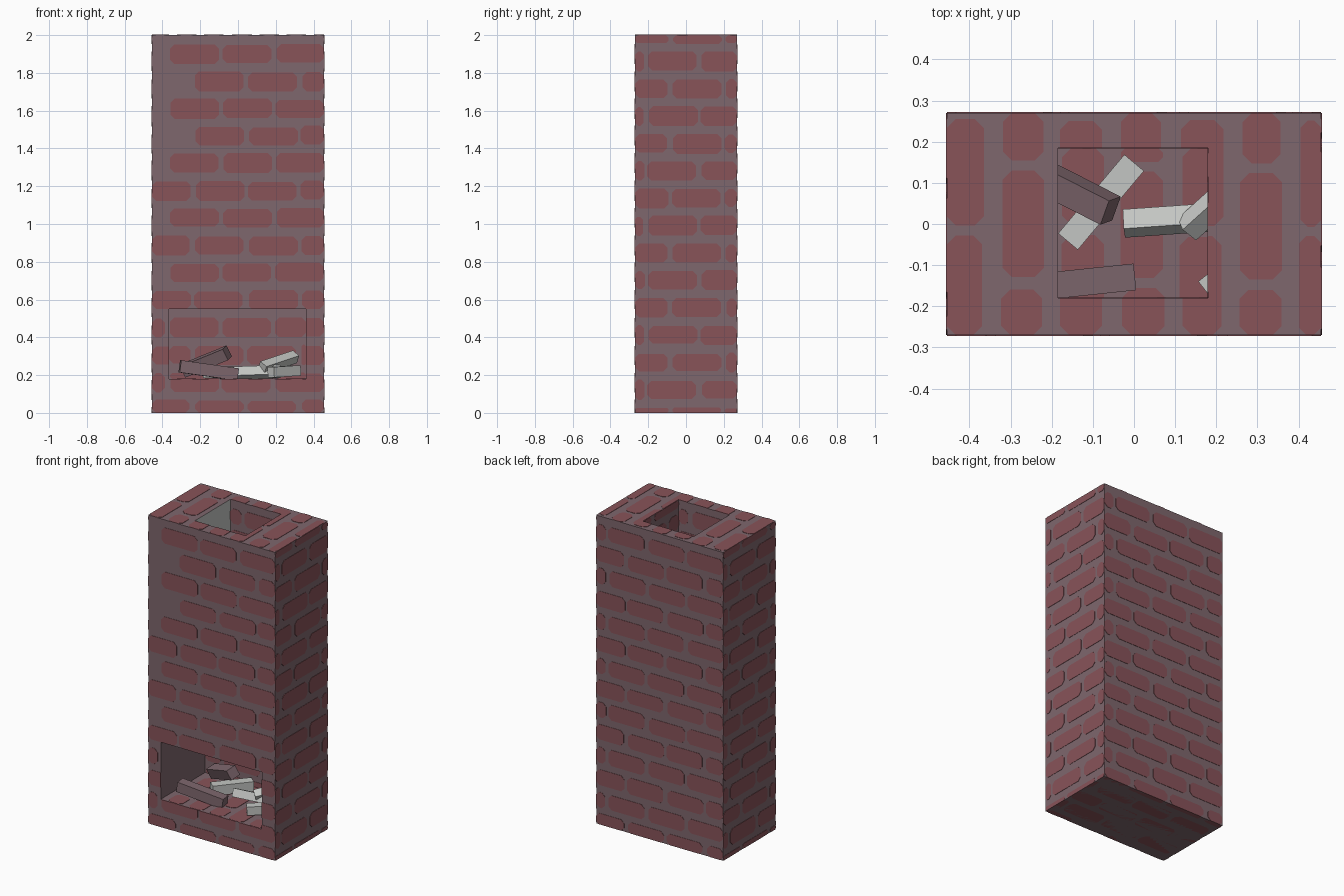
import bpy, bmesh, math, random
from mathutils import Vector, Euler

if "Cube" in bpy.data.objects:
    bpy.data.objects.remove(bpy.data.objects["Cube"])

random.seed(4)


def material(name, r, g, b):
    m = bpy.data.materials.new(name)
    lin = [((c / 255 + 0.055) / 1.055) ** 2.4 for c in (r, g, b)]
    m.diffuse_color = (*lin, 1)
    m.use_nodes = True
    m.node_tree.nodes["Principled BSDF"].inputs["Base Color"].default_value = m.diffuse_color
    return m


BRICK = material("brick red", 136, 83, 89)
MORTAR = material("mortar grey", 126, 103, 109)
PALE = material("pale ash", 196, 198, 195)

HX, HY, H = 0.455, 0.27, 2.0
FX0, FX1, FZ0, FZ1, BACK = -0.365, 0.36, 0.18, 0.55, 0.185   # firebox
UX0, UX1, UY0 = -0.185, 0.18, -0.18                          # flue


def new_object(name, bm, *mats):
    me = bpy.data.meshes.new(name)
    bmesh.ops.recalc_face_normals(bm, faces=bm.faces)
    bm.to_mesh(me)
    bm.free()
    ob = bpy.data.objects.new(name, me)
    bpy.context.collection.objects.link(ob)
    for m in mats:
        me.materials.append(m)
    return ob


def box(name, lo, hi, *mats):
    bm = bmesh.new()
    bmesh.ops.create_cube(bm, size=1)
    for v in bm.verts:
        v.co = Vector([lo[i] if v.co[i] < 0 else hi[i] for i in range(3)])
    return new_object(name, bm, *mats)


def cut(ob, cutters):
    bpy.context.view_layer.objects.active = ob
    for c in cutters:
        mod = ob.modifiers.new("cut", 'BOOLEAN')
        mod.operation, mod.object, mod.solver = 'DIFFERENCE', c, 'EXACT'
        bpy.ops.object.modifier_apply(modifier=mod.name)


def bricks(name, origin, u, v, area, first_row, gaps, missing=(), worn=False):
    """Thin rounded brick plates in running bond, clipped to area (u0,u1,v0,v1)."""
    origin, u, v = Vector(origin), Vector(u), Vector(v)
    n = u.cross(v) * 0.002
    u0, u1, v0, v1 = area
    pitch, row_h, length, height = 0.282, 0.1448, 0.258, 0.1
    bm = bmesh.new()
    start = math.floor((v0 - first_row) / row_h) - 1
    for row in range(start, start + 18):
        zc = first_row + row * row_h
        for col in range(-4, 5):
            if (row, col) in missing:
                continue
            a = gaps[row % 2] + col * pitch + 0.012 + random.uniform(-.006, .006)
            a0, a1 = max(a, u0), min(a + length, u1)
            b0 = max(zc - height / 2 + random.uniform(-.005, .005), v0)
            b1 = min(zc + height / 2 + random.uniform(-.005, .005), v1)
            if a1 - a0 < 0.02 or b1 - b0 < 0.015:
                continue
            c = min(0.022, (a1 - a0) / 3, (b1 - b0) / 3)
            ring = [(a0 + c, b0), (a1 - c, b0), (a1, b0 + c), (a1, b1 - c),
                    (a1 - c, b1), (a0 + c, b1), (a0, b1 - c), (a0, b0 + c)]
            low = [bm.verts.new(origin + u * p + v * q - n) for p, q in ring]
            top = [bm.verts.new(origin + u * p + v * q + n) for p, q in ring]
            bm.faces.new(low[::-1])
            bm.faces.new(top)
            for i in range(8):
                j = (i + 1) % 8
                bm.faces.new((low[i], low[j], top[j], top[i]))
    return new_object(name, bm, BRICK)


# Chimney body with hollow firebox and flue
firebox = box("firebox_cutter", (FX0, -0.5, FZ0), (FX1, BACK, FZ1))
flue = box("flue_cutter", (UX0, UY0, 0.4), (UX1, BACK, 2.3))
body = box("chimney_body", (-HX, -HY, 0), (HX, HY, H), MORTAR)
cut(body, (firebox, flue))
body.data.materials.clear()
for m in (MORTAR, PALE):
    body.data.materials.append(m)
for p in body.data.polygons:      # pale left wall of the flue
    c = p.center
    p.material_index = int(p.normal.x > 0.9 and abs(c.x - UX0) < 0.01)

# Outer brickwork
X, Y, Z = (1, 0, 0), (0, 1, 0), (0, 0, 1)
worn = {(0, -1), (-1, 0), (-3, 0), (-3, -1), (-2, -1), (-4, -1), (-6, -1), (-8, -1)}
front = bricks("front_bricks", (0, -HY, 0), X, Z, (-HX, HX, 0, H), 1.9,
               (-0.375, -0.24 - 0.282), worn)
cut(front, (firebox,))
bricks("back_bricks", (0, HY, 0), (-1, 0, 0), Z, (-HX, HX, 0, H), 1.9, (-0.375, -0.24))
bricks("right_bricks", (HX, 0, 0), Y, Z, (-HY, HY, 0, H), 1.86, (0.07, -0.085))
bricks("left_bricks", (-HX, 0, 0), (0, -1, 0), Z, (-HY, HY, 0, H), 1.86, (0.07, -0.085))
top = bricks("top_bricks", (0, 0, H), Y, (-1, 0, 0), (-HY, HY, -HX, HX), 0.27,
             (-0.145, -0.02))
cut(top, (flue,))
bricks("base_bricks", (0, 0, 0.002), X, (0, -1, 0), (-HX, HX, -HY, HY), 0.0, (-0.3, -0.16))

# Inner brickwork
bricks("firebox_back_bricks", (0, BACK, 0), X, Z, (FX0, FX1, FZ0, FZ1), 1.9, (-0.375, -0.24))
bricks("firebox_floor_bricks", (0, 0, FZ0), Y, (-1, 0, 0), (-HY, BACK, -FX1, -FX0), 0.27,
       (-0.145, -0.02))
bricks("flue_back_bricks", (0, BACK, 0), X, Z, (UX0, UX1, FZ1, H), 1.9, (-0.375, -0.24))
bricks("flue_front_bricks", (0, UY0, 0), (-1, 0, 0), Z, (-UX1, -UX0, FZ1, H), 1.9,
       (-0.375, -0.24))
bricks("flue_right_bricks", (UX1, 0, 0), (0, -1, 0), Z, (-BACK, -UY0, FZ1, H), 1.86,
       (0.07, -0.085))

# Split logs: centre, length, width, yaw, upward tilt, roll (degrees), colour
LOGS = [
    ((-0.155, -0.145, 0.225), 0.31, 0.065, 6, -8, 0, MORTAR),
    ((-0.17, 0.09, 0.272), 0.27, 0.065, -27, 20, 20, MORTAR),
    ((-0.08, 0.053, 0.215), 0.25, 0.062, 50, 0, 0, PALE),
    ((0.10, 0.010, 0.215), 0.25, 0.052, 4, 2, 65, PALE),
    ((0.215, 0.065, 0.268), 0.24, 0.05, 42, 14, 35, PALE),
    ((0.245, -0.105, 0.22), 0.18, 0.055, 38, 3, 0, PALE),
]
for i, (pos, length, width, yaw, tilt, roll, mat) in enumerate(LOGS):
    s = Vector((length, width, width)) / 2
    log = box(f"log_{i + 1}", -s, s, mat)
    log.location = pos
    log.rotation_euler = Euler([math.radians(a) for a in (roll, -tilt, yaw)])

for c in (firebox, flue):
    bpy.data.objects.remove(c)
